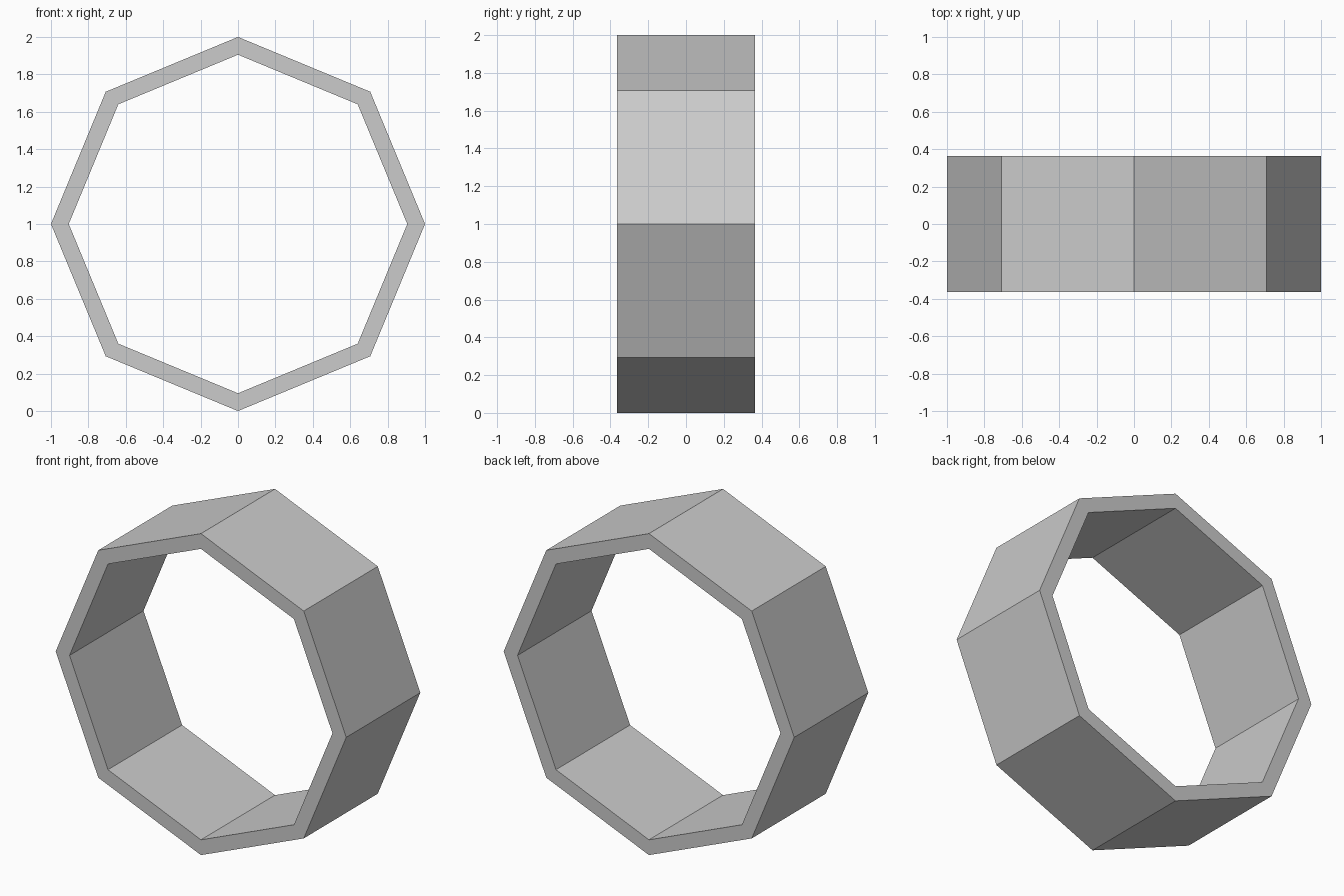
import bpy, bmesh
from math import cos, sin, tau

if "Cube" in bpy.data.objects:
    bpy.data.objects.remove(bpy.data.objects["Cube"])

SIDES, OUTER, INNER, HALF_DEPTH = 8, 1.0, 0.905, 0.364

bm = bmesh.new()

def loop(radius, y):
    """Octagon of vertices facing front, with a corner at the top."""
    return [bm.verts.new((radius * cos(tau * i / SIDES), y, 1 + radius * sin(tau * i / SIDES)))
            for i in range(SIDES)]

# Rectangular wall section: outer front, outer back, inner back, inner front
loops = [loop(OUTER, -HALF_DEPTH), loop(OUTER, HALF_DEPTH),
         loop(INNER, HALF_DEPTH), loop(INNER, -HALF_DEPTH)]

# Bridge neighbouring loops into a closed ring
for k in range(4):
    a, b = loops[k], loops[(k + 1) % 4]
    for i in range(SIDES):
        j = (i + 1) % SIDES
        bm.faces.new((a[i], a[j], b[j], b[i]))
bmesh.ops.recalc_face_normals(bm, faces=bm.faces)

mesh = bpy.data.meshes.new("octagonal_ring")
bm.to_mesh(mesh)
bm.free()
bpy.context.collection.objects.link(bpy.data.objects.new("octagonal_ring", mesh))
